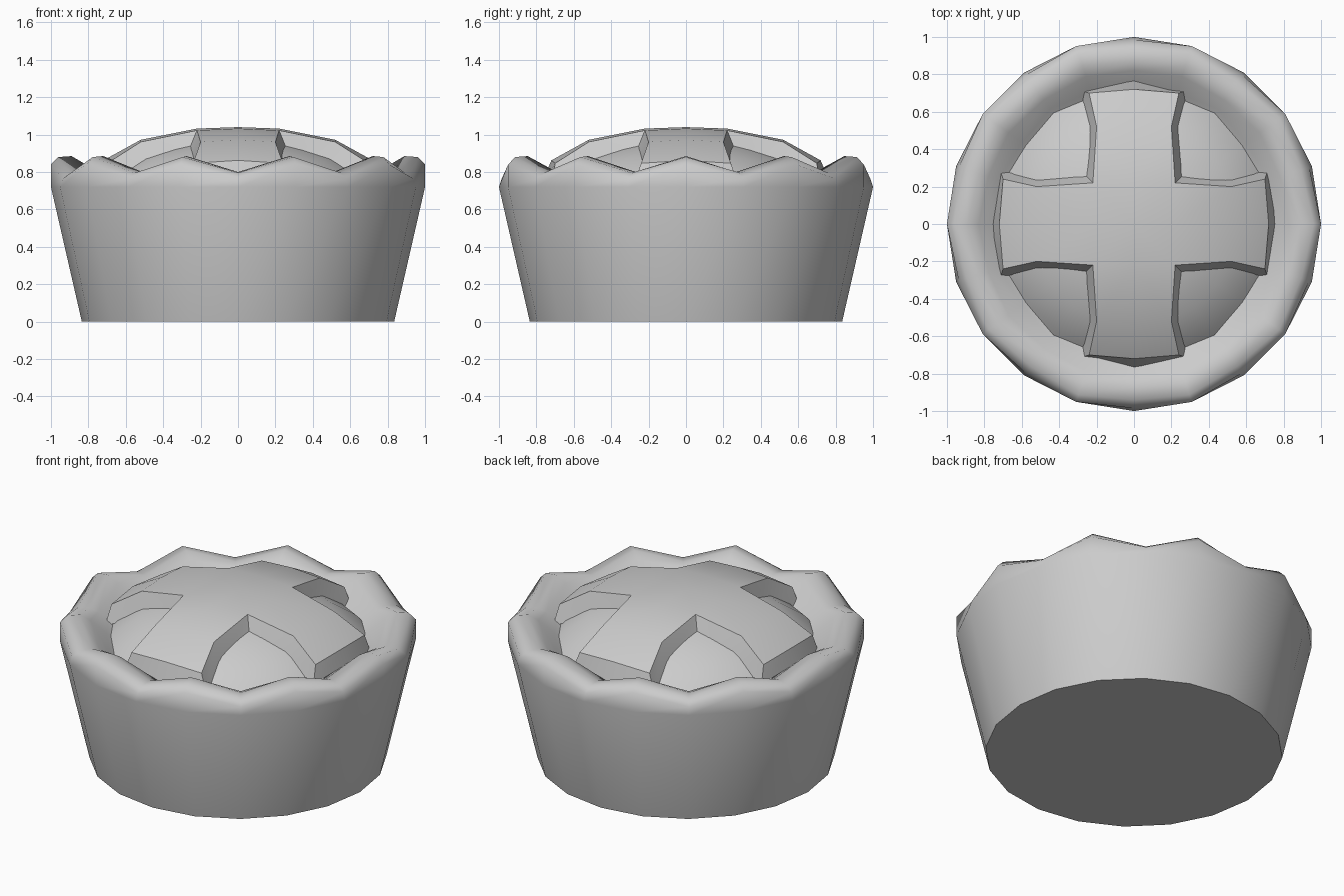
import bpy, bmesh, math

if "Cube" in bpy.data.objects:
    bpy.data.objects.remove(bpy.data.objects["Cube"])

SIDES = 20


def finish(name, verts, faces, angle):
    me = bpy.data.meshes.new(name)
    me.from_pydata(verts, [], faces)
    bm = bmesh.new()
    bm.from_mesh(me)
    bmesh.ops.remove_doubles(bm, verts=bm.verts, dist=1e-4)
    bmesh.ops.recalc_face_normals(bm, faces=bm.faces)
    bm.to_mesh(me)
    bm.free()
    ob = bpy.data.objects.new(name, me)
    bpy.context.collection.objects.link(ob)
    bpy.ops.object.select_all(action='DESELECT')
    ob.select_set(True)
    bpy.context.view_layer.objects.active = ob
    bpy.ops.object.shade_smooth_by_angle(angle=math.radians(angle))
    return ob


def lathe(name, profiles, angle, cap=None):
    """Spin around z; profiles alternate from one side to the next."""
    n = len(profiles[0])
    verts, faces = [], []
    for i in range(SIDES):
        a = 2 * math.pi * i / SIDES
        for r, z in profiles[i % len(profiles)]:
            verts.append((r * math.cos(a), r * math.sin(a), z))
    for i in range(SIDES):
        p, q = i * n, (i + 1) % SIDES * n
        faces += [(p + j, q + j, q + j + 1, p + j + 1) for j in range(n - 1)]
    if cap is not None:
        faces.append([i * n + cap for i in range(SIDES)])
    return finish(name, verts, faces, angle)


# crust: tapered cup with a crimped rim of alternating peaks and dips
peak = [(.835, 0), (1, .72), (1, .84), (.96, .88), (.89, .885), (.83, .85), (.74, .77), (.66, .72)]
dip = [(.835, 0), (1, .72), (.985, .765), (.94, .795), (.87, .80), (.82, .785), (.76, .75), (.68, .70)]
lathe("crust", [peak, dip], 55, cap=0)

# filling: shallow dome
lathe("filling", [[(.80, .66), (.70, .77), (.55, .87), (.36, .94), (.16, .972)]], 40, cap=4)

# lattice_cross: domed cross of pastry with sloped skirt
curve = [(0, 1.04), (.28, 1.03), (.55, .965), (.71, .87), (.80, .80)]


def height(x, y):
    r = math.hypot(x, y)
    for (r0, z0), (r1, z1) in zip(curve, curve[1:]):
        if r <= r1:
            return z0 + (z1 - z0) * (r - r0) / (r1 - r0)
    return curve[-1][1]


def turn(x, y, k):
    for _ in range(k):
        x, y = y, -x
    return x, y


verts, faces = [], []


def add_face(points):
    start = len(verts)
    verts.extend(points)
    faces.append(tuple(range(start, start + len(points))))


def top(x, y, k):
    x, y = turn(x, y, k)
    return (x, y, height(x, y))


def low(p, k):
    return (*turn(p[0], p[1], k), p[2])


rim = [(0, .72), (.24, .70), (.20, .52), (.22, .22), (.52, .20), (.70, .24), (.72, 0)]
skirt = [(0, .77, .74), (.285, .715, .72), (.245, .53, .82), (.265, .265, .91),
         (.53, .245, .82), (.715, .285, .72), (.77, 0, .74)]
for k in range(4):
    add_face([top(0, 0, k), top(0, .22, k), top(.22, .22, k), top(.22, 0, k)])
    for s in (1, -1):
        add_face([top(0, .22, k), top(s * .22, .22, k), top(s * .20, .52, k), top(0, .52, k)])
        add_face([top(0, .52, k), top(s * .20, .52, k), top(s * .24, .70, k), top(0, .72, k)])
    for i in range(6):
        add_face([top(*rim[i], k), top(*rim[i + 1], k), low(skirt[i + 1], k), low(skirt[i], k)])
finish("lattice_cross", verts, faces, 30)
